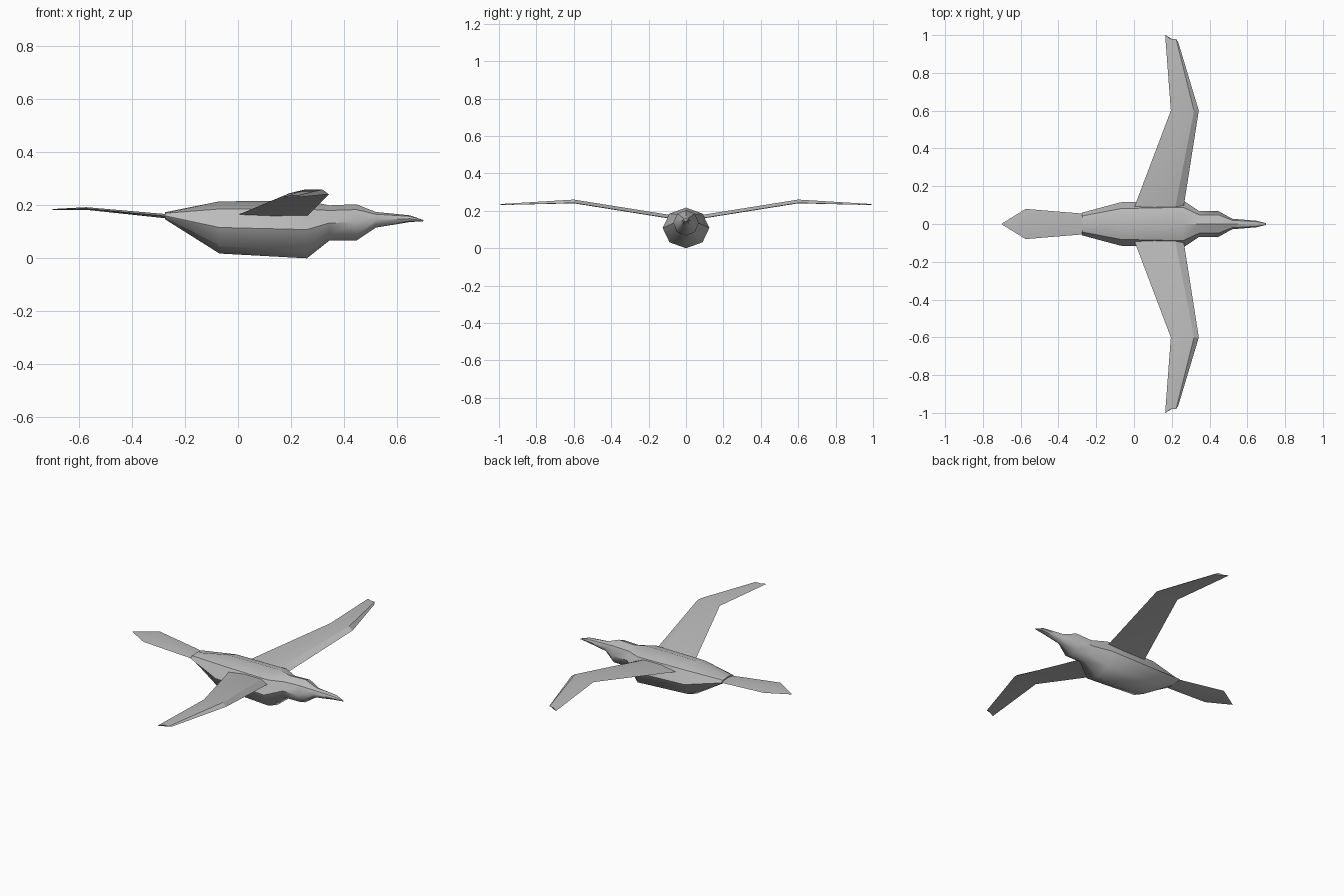
import bpy, bmesh, math

cube = bpy.data.objects.get("Cube")
if cube:
    bpy.data.objects.remove(cube)

grey = bpy.data.materials.new("plain_grey")
grey.use_nodes = True
COLOUR = (0.5, 0.5, 0.5, 1)
grey.diffuse_color = COLOUR
grey.node_tree.nodes["Principled BSDF"].inputs["Base Color"].default_value = COLOUR


def loft(name, rings, smooth_angle):
    """Skin a closed solid over rings with equal point counts."""
    bm = bmesh.new()
    loops = [[bm.verts.new(p) for p in ring] for ring in rings]
    n = len(loops[0])
    for a, b in zip(loops, loops[1:]):
        for i in range(n):
            j = (i + 1) % n
            bm.faces.new((a[i], a[j], b[j], b[i]))
    bm.faces.new(loops[0])
    bm.faces.new(loops[-1])
    bmesh.ops.remove_doubles(bm, verts=bm.verts, dist=0.0005)
    bmesh.ops.recalc_face_normals(bm, faces=bm.faces)
    mesh = bpy.data.meshes.new(name)
    bm.to_mesh(mesh)
    bm.free()
    mesh.materials.append(grey)
    obj = bpy.data.objects.new(name, mesh)
    bpy.context.collection.objects.link(obj)
    bpy.ops.object.select_all(action="DESELECT")
    obj.select_set(True)
    bpy.context.view_layer.objects.active = obj
    bpy.ops.object.shade_smooth_by_angle(angle=math.radians(smooth_angle))
    return obj


def octagon(x, bottom, top, half_width):
    mid, half = (top + bottom) / 2, (top - bottom) / 2
    angles = [i * math.pi / 4 for i in range(8)]
    return [(x, half_width * math.sin(a), mid + half * math.cos(a)) for a in angles]


# Body, head and beak: x, bottom, top, half width
body_stations = [
    (-0.275, 0.147, 0.174, 0.06),
    (-0.07, 0.018, 0.215, 0.115),
    (0.26, 0.0, 0.217, 0.125),
    (0.345, 0.067, 0.2, 0.068),
    (0.447, 0.067, 0.204, 0.068),
    (0.52, 0.116, 0.175, 0.028),
    (0.65, 0.137, 0.162, 0.017),
    (0.70, 0.14, 0.144, 0.004),
]
loft("body", [octagon(*s) for s in body_stations], 40)

# Wings: y, trailing x, leading x, underside z, thickness
wing_stations = [
    (0.085, 0.0, 0.262, 0.158, 0.02),
    (0.6, 0.195, 0.343, 0.24, 0.02),
    (0.98, 0.165, 0.235, 0.231, 0.006),
]


def wing_ring(y, back, front, z, thick, side):
    chord = front - back
    sweep = 0.02 if y > 0.9 else 0  # slanted tip
    return [
        (back, side * (y + sweep), z + thick * 0.3),
        (back + chord * 0.4, side * y, z + thick),
        (back + chord * 0.83, side * y, z + thick),
        (front, side * (y - sweep), z + thick * 0.1),
        (back + chord * 0.5, side * y, z),
    ]


for name, side in (("left_wing", 1), ("right_wing", -1)):
    loft(name, [wing_ring(*s, side) for s in wing_stations], 25)

# Tail: x, half width, middle z, half thickness
tail_stations = [
    (-0.272, 0.055, 0.159, 0.008),
    (-0.573, 0.08, 0.188, 0.005),
    (-0.70, 0.002, 0.184, 0.002),
]
loft("tail", [[(x, -w, z), (x, 0, z + t), (x, w, z), (x, 0, z - t)]
              for x, w, z, t in tail_stations], 25)
